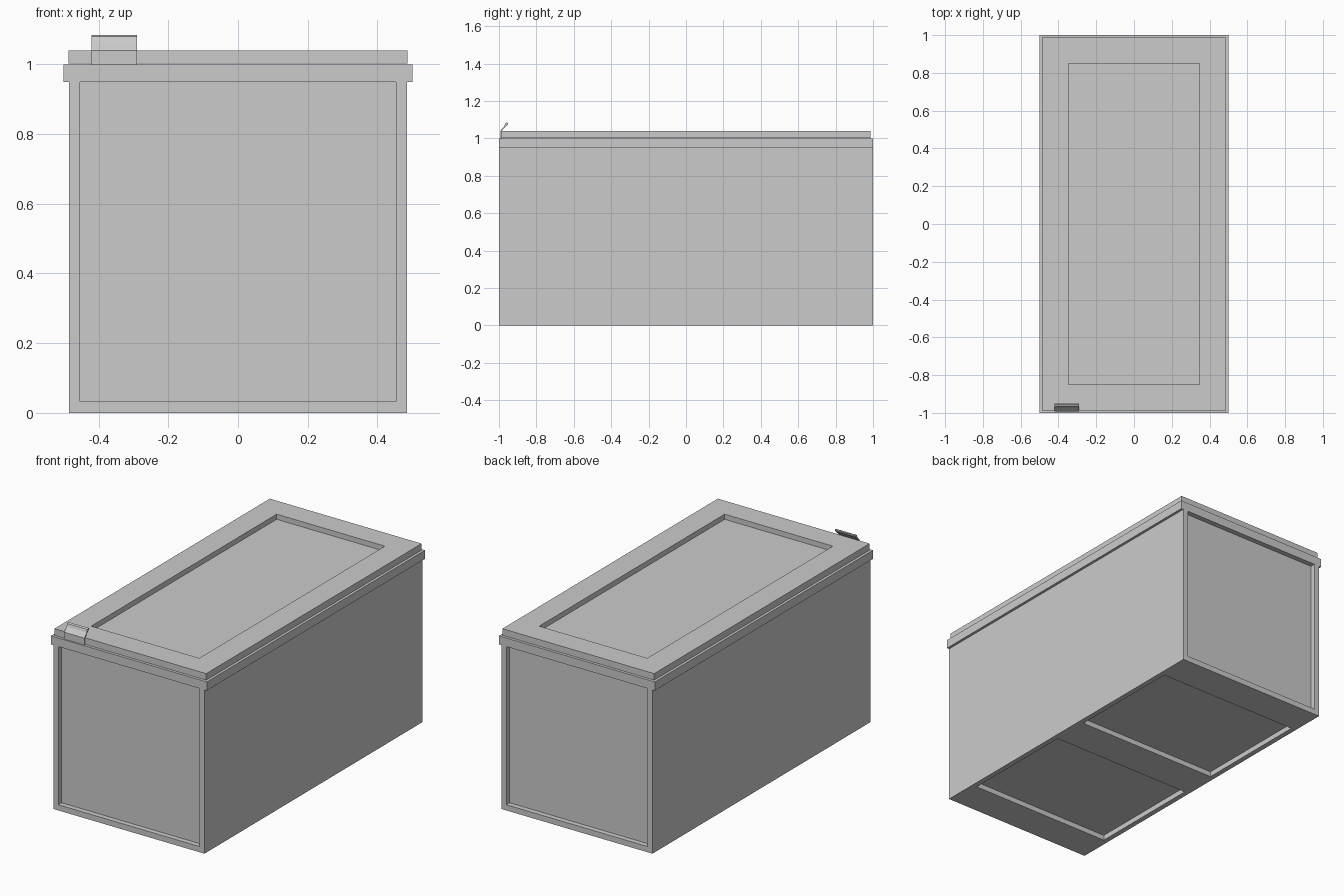
import bpy
import bmesh
from mathutils import Vector

if "Cube" in bpy.data.objects:
    bpy.data.objects.remove(bpy.data.objects["Cube"])

grey = bpy.data.materials.new("plain grey")
grey.use_nodes = True
tone = (0.6, 0.6, 0.6, 1)
grey.diffuse_color = tone
grey.node_tree.nodes["Principled BSDF"].inputs["Base Color"].default_value = tone


def finish(name, bm):
    bmesh.ops.recalc_face_normals(bm, faces=bm.faces)
    mesh = bpy.data.meshes.new(name)
    bm.to_mesh(mesh)
    bm.free()
    mesh.materials.append(grey)
    obj = bpy.data.objects.new(name, mesh)
    bpy.context.collection.objects.link(obj)
    return obj


def prism(name, points, sweep):
    """Extrude a closed profile along a vector."""
    bm = bmesh.new()
    face = bm.faces.new([bm.verts.new(p) for p in points])
    out = bmesh.ops.extrude_face_region(bm, geom=[face], use_keep_orig=True)
    moved = [v for v in out["geom"] if isinstance(v, bmesh.types.BMVert)]
    bmesh.ops.translate(bm, verts=moved, vec=Vector(sweep))
    return finish(name, bm)


def box(name, low, high):
    (x0, y0, z0), (x1, y1, z1) = low, high
    base = [(x0, y0, z0), (x1, y0, z0), (x1, y1, z0), (x0, y1, z0)]
    return prism(name, base, (0, 0, z1 - z0))


def carve(obj, low, high):
    """Cut a rectangular recess and discard the cutter."""
    cutter = box("recess_cutter", low, high)
    cutter.hide_render = True
    mod = obj.modifiers.new("recess", "BOOLEAN")
    mod.operation = "DIFFERENCE"
    mod.solver = "EXACT"
    mod.object = cutter
    bpy.context.view_layer.objects.active = obj
    bpy.ops.object.modifier_apply(modifier=mod.name)
    bpy.data.objects.remove(cutter)


depth = 0.03
wall, rim, rim_base, length = 0.485, 0.5, 0.95, 1.0

# Container body with an overhanging rim along both long sides
half = [(wall, 0), (wall, rim_base), (rim, rim_base), (rim, 1)]
outline = half + [(-x, z) for x, z in reversed(half)]
body = prism("container_body", [(x, -length, z) for x, z in outline],
             (0, 2 * length, 0))

# Recessed end panels and underside panels
for side in (-1, 1):
    ends = sorted((side * (length - depth), side * 1.1))
    carve(body, (-0.453, ends[0], 0.033), (0.453, ends[1], rim_base))
    span = sorted((side * 0.11, side * 0.8))
    carve(body, (-0.455, span[0], -0.1), (0.455, span[1], depth))

# Lid with a sunken centre panel
lid = box("lid", (-0.487, -0.987, 1.002), (0.487, 0.987, 1.04))
carve(lid, (-0.347, -0.85, 1.04 - depth), (0.347, 0.85, 1.1))

# Latch strip bent back over the lid edge, with a thickened lip
strip = [(-0.993, 1.0), (-0.993, 1.04), (-0.972, 1.064), (-0.966, 1.08),
         (-0.956, 1.085), (-0.951, 1.082), (-0.954, 1.071), (-0.966, 1.062),
         (-0.987, 1.038), (-0.987, 1.0)]
prism("lid_latch", [(-0.42, y, z) for y, z in strip], (0.13, 0, 0))
